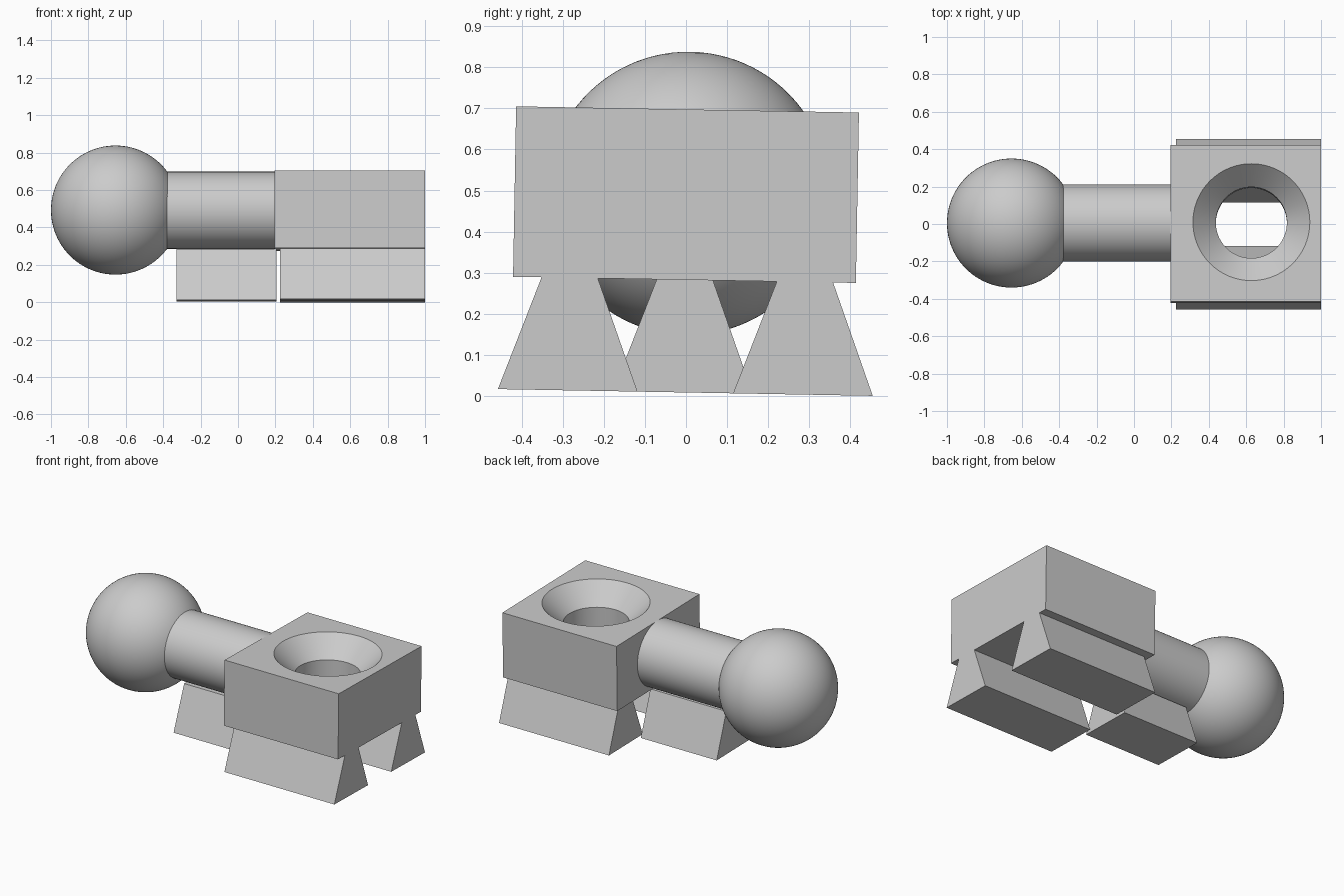
import bpy, bmesh, math
from mathutils import Matrix, Vector

if "Cube" in bpy.data.objects:
    bpy.data.objects.remove(bpy.data.objects["Cube"], do_unlink=True)

GREY = (0.6, 0.6, 0.6, 1)
grey = bpy.data.materials.new("light_grey")
grey.use_nodes = True
grey.diffuse_color = GREY
grey.node_tree.nodes["Principled BSDF"].inputs["Base Color"].default_value = GREY

# The whole piece leans slightly about its long axis
LEAN = Matrix.Translation((0, 0, 0.49)) @ Matrix.Rotation(math.radians(-1.03), 4, 'X')
HALF = 0.2075   # half height of the block
FOOT = 0.4817   # distance from the axis down to the ground


def add_object(name, bm):
    bmesh.ops.recalc_face_normals(bm, faces=bm.faces)
    mesh = bpy.data.meshes.new(name)
    bm.to_mesh(mesh)
    bm.free()
    mesh.materials.append(grey)
    obj = bpy.data.objects.new(name, mesh)
    bpy.context.collection.objects.link(obj)
    obj.matrix_world = LEAN
    return obj


def smooth(obj):
    bpy.ops.object.select_all(action='DESELECT')
    obj.select_set(True)
    bpy.context.view_layer.objects.active = obj
    bpy.ops.object.shade_smooth_by_angle(angle=math.radians(30))


def prism(name, x0, x1, profile):
    """Extrude a (y, z) profile along x."""
    bm = bmesh.new()
    face = bm.faces.new([bm.verts.new((x0, y, z)) for y, z in profile])
    out = bmesh.ops.extrude_face_region(bm, geom=[face])
    verts = [g for g in out["geom"] if isinstance(g, bmesh.types.BMVert)]
    bmesh.ops.translate(bm, verts=verts, vec=(x1 - x0, 0, 0))
    return add_object(name, bm)


def lathe(name, profile, centre, steps=96):
    """Spin a (radius, z) profile about a vertical axis."""
    bm = bmesh.new()
    verts = [bm.verts.new((r, 0, z)) for r, z in profile]
    edges = [bm.edges.new(pair) for pair in zip(verts, verts[1:])]
    bmesh.ops.spin(bm, geom=verts + edges, axis=(0, 0, 1), cent=(0, 0, 0),
                   angle=2 * math.pi, steps=steps)
    bmesh.ops.remove_doubles(bm, verts=bm.verts, dist=1e-5)
    bmesh.ops.translate(bm, verts=bm.verts, vec=Vector(centre))
    return add_object(name, bm)


def leg(name, x0, x1, y):
    """Dovetail foot, narrow at the top and wide at the ground."""
    top, bottom = 0.0685, 0.17
    return prism(name, x0, x1, [(y - top, -HALF), (y + top, -HALF),
                                (y + bottom, -FOOT), (y - bottom, -FOOT)])


# Block with a countersunk through hole
side = 0.4175
block = prism("socket_block", 0.195, 1.0,
              [(-side, -HALF), (side, -HALF), (side, HALF), (-side, HALF)])
cutter = lathe("hole_cutter", [(0, -0.3), (0.19, -0.3), (0.19, 0.085),
                               (0.3325, 0.2275), (0, 0.2275)], (0.6275, 0.006, 0))
cutter.hide_render = True
cut = block.modifiers.new("hole", 'BOOLEAN')
cut.operation = 'DIFFERENCE'
cut.solver = 'EXACT'
cut.object = cutter
bpy.context.view_layer.objects.active = block
bpy.ops.object.modifier_apply(modifier="hole")
bpy.data.objects.remove(cutter, do_unlink=True)
smooth(block)

# Neck joining block and ball
bm = bmesh.new()
start, end = -0.39, 0.2
bmesh.ops.create_cone(bm, cap_ends=True, segments=96, radius1=0.206, radius2=0.206,
                      depth=end - start,
                      matrix=Matrix.Translation(((start + end) / 2, 0.005, 0.002))
                      @ Matrix.Rotation(math.pi / 2, 4, 'Y'))
smooth(add_object("neck", bm))

# Ball
bm = bmesh.new()
bmesh.ops.create_uvsphere(bm, u_segments=96, v_segments=48, radius=0.345,
                          matrix=Matrix.Translation((-0.655, 0.005, 0.003)))
smooth(add_object("ball", bm))

# Dovetail legs: two under the block, one under the neck
for label, direction in (("right", -1), ("left", 1)):
    leg(label + "_block_leg", 0.225, 1.0, 0.007 + direction * 0.2865)
leg("neck_leg", -0.33, 0.205, 0.001)
